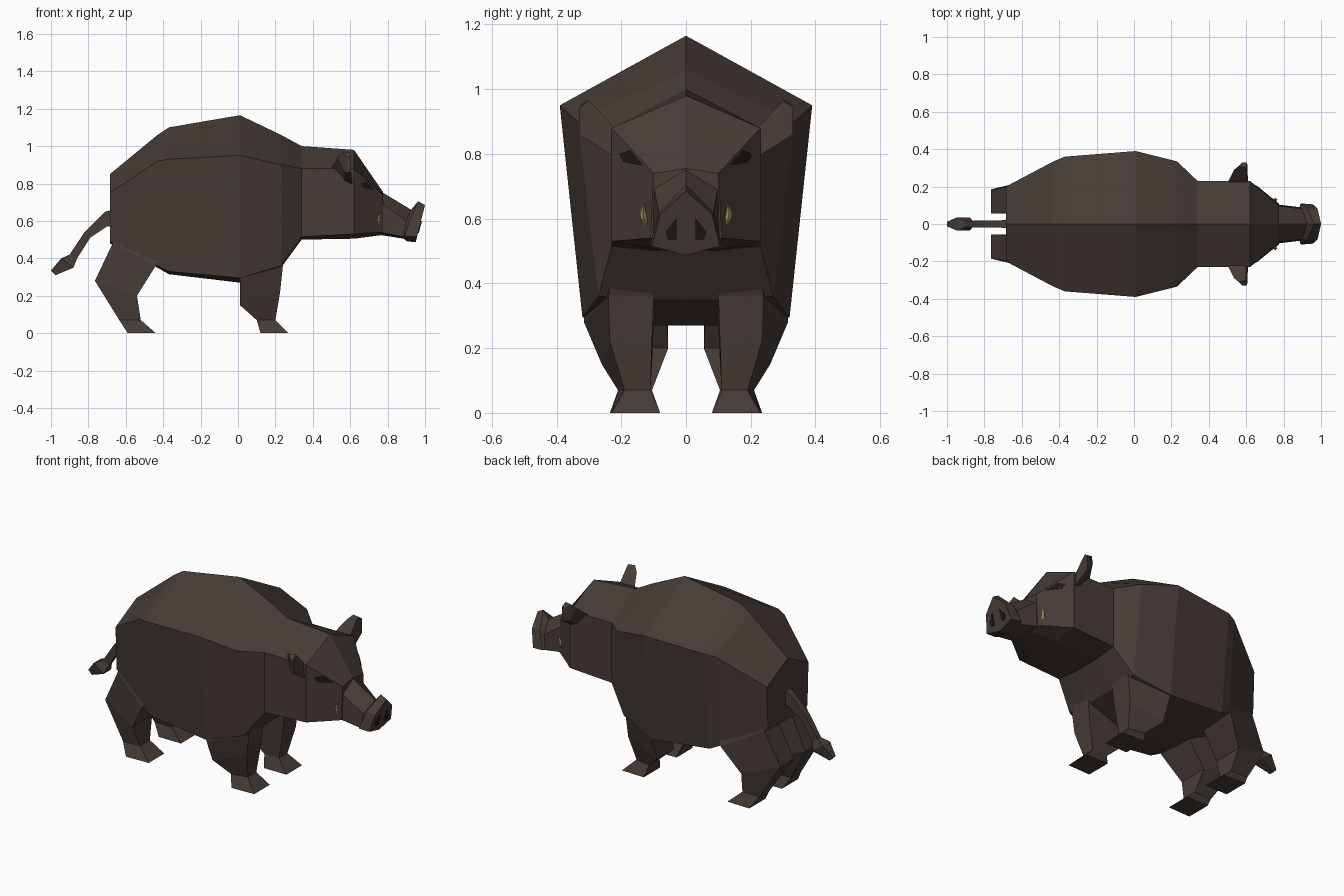
import bpy
import bmesh

cube = bpy.data.objects.get("Cube")
if cube:
    bpy.data.objects.remove(cube, do_unlink=True)


def make_material(name, red, green, blue):
    material = bpy.data.materials.new(name)
    material.use_nodes = True
    colour = (red, green, blue, 1)
    material.diffuse_color = colour
    shader = material.node_tree.nodes["Principled BSDF"]
    shader.inputs["Base Color"].default_value = colour
    shader.inputs["Roughness"].default_value = 0.9
    return material


hide = make_material("brown hide", .062, .045, .037)
ivory = make_material("ivory", .34, .28, .12)
dark = make_material("dark brown", .014, .01, .009)


def loft(name, rings, material, mirrored=False):
    """Skin a row of closed rings, cap both ends, optionally mirror across y."""
    bm = bmesh.new()
    rows = [[bm.verts.new(point) for point in ring] for ring in rings]
    count = len(rows[0])
    for first, second in zip(rows, rows[1:]):
        for i in range(count):
            j = (i + 1) % count
            bm.faces.new((first[i], first[j], second[j], second[i]))
    bm.faces.new(rows[0])
    bm.faces.new(rows[-1])
    bmesh.ops.recalc_face_normals(bm, faces=bm.faces)
    mesh = bpy.data.meshes.new(name)
    bm.to_mesh(mesh)
    bm.free()
    mesh.materials.append(material)
    obj = bpy.data.objects.new(name, mesh)
    bpy.context.collection.objects.link(obj)
    if mirrored:
        modifier = obj.modifiers.new("Mirror", 'MIRROR')
        modifier.use_axis = (False, True, False)
    return obj


def symmetric(half):
    """Complete a half ring, listed from top to bottom, with its mirror image."""
    return half + [(x, -y, z) for x, y, z in reversed(half) if y > 0]


def body_ring(x, ridge, width, shoulder, low_width, low, belly):
    return symmetric([(x, 0, ridge), (x, width, shoulder),
                      (x, low_width, low), (x, low_width * .4, belly)])


def leg_ring(back, back_z, front, front_z, inner, outer_back, outer_front):
    return [(back, outer_back, back_z), (front, outer_front, front_z),
            (front, inner, front_z), (back, inner, back_z)]


def tail_ring(top_x, top_z, low_x, low_z, half):
    return [(top_x, half, top_z), (low_x, half, low_z),
            (low_x, -half, low_z), (top_x, -half, top_z)]


# Trunk, neck and head in one skin
trunk = [
    (-.685, .85, .20, .75, .19, .49, .48),
    (-.43, 1.06, .335, .92, .29, .36, .35),
    (-.37, 1.10, .36, .93, .30, .33, .315),
    (.01, 1.165, .39, .95, .32, .295, .27),
    (.23, 1.06, .335, .90, .27, .36, .35),
    (.34, 1.0, .23, .88, .23, .515, .5),
    (.62, .98, .23, .88, .23, .53, .505),
    (.775, .755, .10, .74, .11, .54, .525),
]
loft("body_and_head", [body_ring(*row) for row in trunk], hide)

# Snout flaring into a tilted five-sided disc
snout = [
    [(.76, 0, .76), (.76, .10, .70), (.76, .105, .54), (.76, 0, .525)],
    [(.925, 0, .66), (.90, .08, .60), (.885, .09, .515), (.885, 0, .505)],
    [(.963, 0, .705), (.925, .085, .62), (.89, .11, .52), (.905, 0, .49)],
    [(1.0, 0, .685), (.982, .08, .615), (.957, .105, .515), (.95, 0, .487)],
]
loft("snout", [symmetric(half) for half in snout], hide)

# Legs with splayed hooves
front_leg = [
    (.01, .42, .29, .50, .10, .32, .22),
    (.01, .28, .24, .36, .10, .315, .24),
    (.01, .15, .225, .22, .105, .26, .235),
    (.10, .07, .20, .07, .11, .21, .19),
    (.12, 0, .27, 0, .08, .235, .23),
]
hind_leg = [
    (-.66, .54, -.40, .45, .06, .18, .29),
    (-.67, .48, -.44, .36, .06, .20, .295),
    (-.765, .28, -.54, .20, .055, .185, .24),
    (-.635, .07, -.52, .07, .105, .20, .20),
    (-.59, 0, -.44, 0, .08, .235, .23),
]
for name, rows in (("front_legs", front_leg), ("hind_legs", hind_leg)):
    loft(name, [leg_ring(*row) for row in rows], hide, mirrored=True)

# Tail with a tuft at the end
tail = [
    (-.67, .66, -.67, .57, .025),
    (-.71, .65, -.70, .57, .02),
    (-.82, .54, -.79, .51, .02),
    (-.90, .42, -.86, .40, .015),
    (-.945, .40, -.88, .35, .036),
    (-1.0, .335, -.975, .31, .012),
]
loft("tail", [tail_ring(*row) for row in tail], hide)

# Ears pointing outward and up
ear = [
    [(.50, .22, .88), (.60, .22, .88), (.61, .22, .79), (.57, .22, .81)],
    [(.535, .29, .94), (.60, .275, .94), (.605, .33, .86), (.57, .31, .86)],
    [(.56, .31, .965), (.60, .30, .965), (.605, .33, .945), (.58, .33, .94)],
]
loft("ears", ear, hide, mirrored=True)


# Tusks bending up from the jaw
def tusk_ring(x, y, z, size):
    return [(x - size, y, z), (x, y + size, z),
            (x + size, y, z), (x, y - size, z)]


tusk = [(.745, .115, .57, .008), (.755, .13, .60, .011),
        (.755, .133, .62, .009), (.765, .13, .648, .002)]
loft("tusks", [tusk_ring(*row) for row in tusk], ivory, mirrored=True)


# Thin eye plates lying on the cheeks
def cheek(x, z, lift):
    return (x, .23 - (x - .62) * .82 + lift, z)


eye = [(.655, .80), (.69, .81), (.735, .765), (.67, .775)]
loft("eyes", [[cheek(x, z, lift) for x, z in eye] for lift in (-.003, .005)],
     dark, mirrored=True)


# Thin nostril plates lying on the snout disc
def disc(y, z, lift):
    return (.95 + (z - .487) * .253 + lift, y, z)


nostril = [(.03, .60), (.062, .56), (.055, .535), (.03, .535)]
loft("nostrils", [[disc(y, z, lift) for y, z in nostril] for lift in (-.003, .005)],
     dark, mirrored=True)
